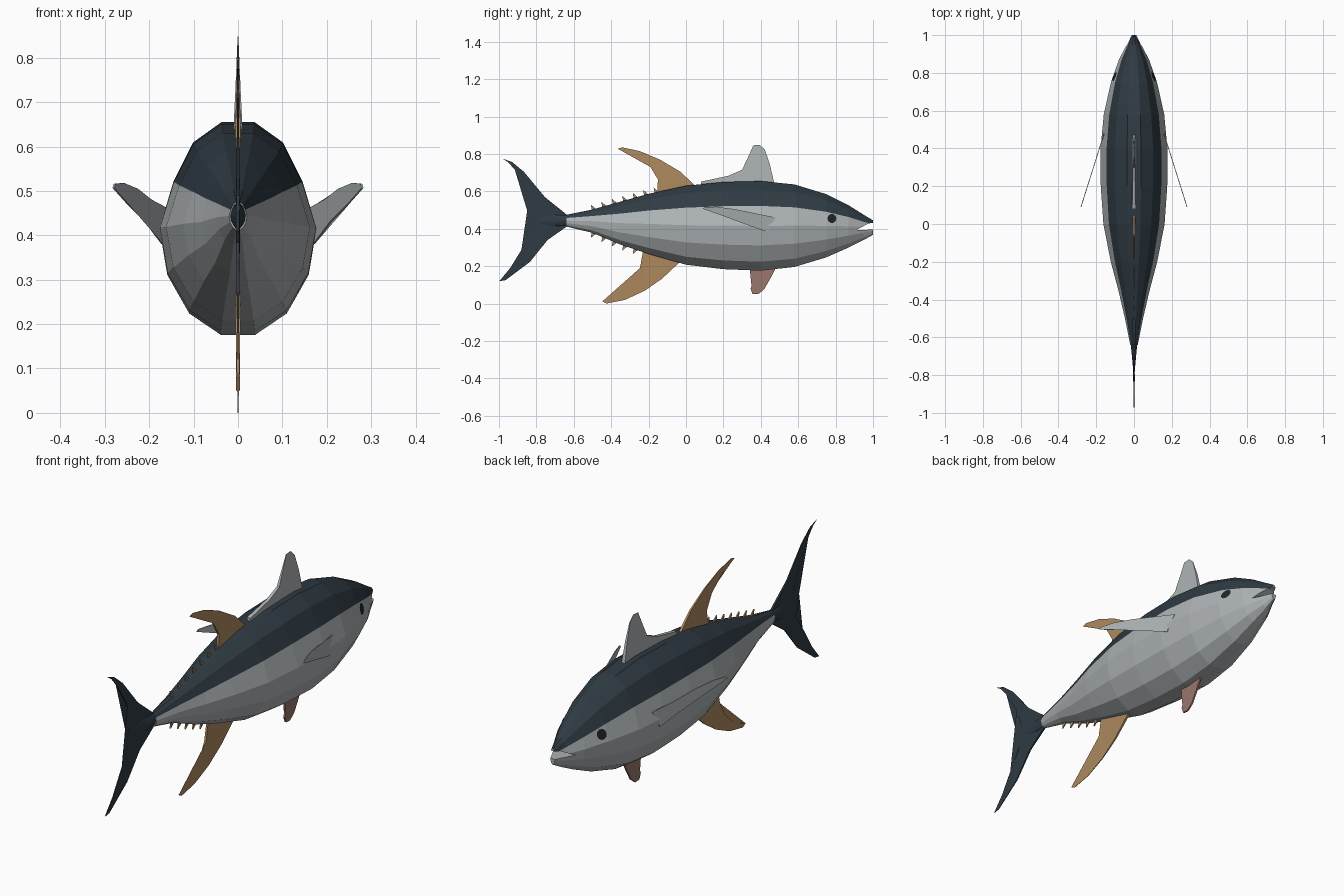
import bpy, bmesh, math
from mathutils import Vector
from mathutils.bvhtree import BVHTree

if "Cube" in bpy.data.objects:
    bpy.data.objects.remove(bpy.data.objects["Cube"])


def material(name, rgb):
    m = bpy.data.materials.new(name)
    m.diffuse_color = (*rgb, 1)
    m.use_nodes = True
    m.node_tree.nodes["Principled BSDF"].inputs["Base Color"].default_value = m.diffuse_color
    return m


SILVER = material("silver_grey", (0.42, 0.45, 0.46))
NAVY = material("dark_blue_grey", (0.028, 0.043, 0.056))
OCHRE = material("ochre", (0.42, 0.25, 0.11))
ROSE = material("dusky_rose", (0.32, 0.18, 0.145))
BLACK = material("eye_black", (0.014, 0.016, 0.02))


def finish(name, bm, *mats):
    bmesh.ops.recalc_face_normals(bm, faces=bm.faces)
    me = bpy.data.meshes.new(name)
    bm.to_mesh(me)
    bm.free()
    for m in mats:
        me.materials.append(m)
    ob = bpy.data.objects.new(name, me)
    bpy.context.collection.objects.link(ob)
    return ob


# fourteen-sided cross-section as fractions of half width and half height
SECTION = [(0.21, 1), (0.57, 0.81), (0.82, 0.445), (1, 0),
           (0.9, -0.437), (0.62, -0.8), (0.22, -1)]
RING = SECTION + [(-x, z) for x, z in reversed(SECTION)]


def loft(name, stations, mats, dark=()):
    """Skin rings given as (y, top z, bottom z, half width)."""
    bm = bmesh.new()
    rings = []
    for y, top, low, w in stations:
        c, h = (top + low) / 2, (top - low) / 2
        rings.append([bm.verts.new((fx * w, y, c + fz * h)) for fx, fz in RING])
    n = len(RING)
    for a, b in zip(rings, rings[1:]):
        for i in range(n):
            j = (i + 1) % n
            f = bm.faces.new((a[i], a[j], b[j], b[i]))
            f.material_index = 1 if i in dark else 0
    bm.faces.new(rings[0])
    bm.faces.new(rings[-1])
    return finish(name, bm, *mats)


def sheet(name, outline, mat, thick=0.003, base=None, reach=1, place=None):
    """Thin fin from a (y, z) outline, thinning away from the base height."""
    bm = bmesh.new()
    sides = []
    for s in (1, -1):
        vs = []
        for y, z in outline:
            t = thick
            if base is not None:
                t = max(0.0008, thick * (1 - abs(z - base) / reach))
            x = place(y) if place else 0
            vs.append(bm.verts.new((x + s * t, y, z)))
        sides.append(vs)
        bm.faces.new(vs)
    a, b = sides
    for i in range(len(a)):
        j = (i + 1) % len(a)
        bm.faces.new((a[i], a[j], b[j], b[i]))
    bmesh.ops.triangulate(bm, faces=[f for f in bm.faces if len(f.verts) > 4])
    return finish(name, bm, mat)


# body with a dark back and silver flanks
BODY = [(-0.64, 0.475, 0.412, 0.02), (-0.5, 0.503, 0.378, 0.048),
        (-0.35, 0.545, 0.315, 0.083), (-0.2, 0.587, 0.265, 0.123),
        (0, 0.63, 0.208, 0.162), (0.2, 0.65, 0.184, 0.176),
        (0.4, 0.655, 0.176, 0.177), (0.58, 0.637, 0.196, 0.16),
        (0.75, 0.585, 0.247, 0.122), (0.87, 0.525, 0.3, 0.08),
        (0.95, 0.475, 0.34, 0.038), (1.0, 0.445, 0.368, 0.013)]
body = loft("body", BODY, (SILVER, NAVY), dark=(0, 1, 12, 11, 13))
loft("tail_root", [(-0.78, 0.465, 0.425, 0.004), (-0.7, 0.475, 0.412, 0.011),
                   (-0.63, 0.472, 0.418, 0.018)], (NAVY,))

# eyes: thin discs laid on the head
bm = bmesh.new()
bm.from_mesh(body.data)
tree = BVHTree.FromBMesh(bm)
bm.free()
bm = bmesh.new()
for s in (1, -1):
    def on_head(y, z):
        hit = tree.ray_cast(Vector((s, y, z)), Vector((-s, 0, 0)))[0]
        return bm.verts.new((hit.x + s * 0.004, y, z))
    hub = on_head(0.78, 0.455)
    rim = [on_head(0.78 + 0.024 * math.cos(k * math.pi / 5),
                   0.455 + 0.024 * math.sin(k * math.pi / 5)) for k in range(10)]
    for k in range(10):
        vs = (hub, rim[k], rim[(k + 1) % 10])
        bm.faces.new(vs if s > 0 else vs[::-1])
me = bpy.data.meshes.new("eyes")
bm.to_mesh(me)
bm.free()
me.materials.append(BLACK)
bpy.context.collection.objects.link(bpy.data.objects.new("eyes", me))

# open mouth: wedge cut out of the snout
cutter = sheet("mouth_cutter", [(0.91, 0.393), (1.05, 0.397), (1.05, 0.44),
                                (0.975, 0.428)], SILVER, thick=0.2)
cutter.hide_render = True
cutter.hide_set(True)
cut = body.modifiers.new("mouth", "BOOLEAN")
cut.operation = "DIFFERENCE"
cut.solver = "EXACT"
cut.object = cutter

# crescent tail fin
sheet("tail_fin", [(-0.98, 0.775), (-0.93, 0.757), (-0.867, 0.705), (-0.755, 0.57),
                   (-0.637, 0.475), (-0.637, 0.412), (-0.74, 0.34), (-0.835, 0.222),
                   (-0.965, 0.125), (-0.998, 0.12), (-0.94, 0.19), (-0.88, 0.287),
                   (-0.815, 0.384), (-0.835, 0.41), (-0.835, 0.45), (-0.795, 0.49),
                   (-0.835, 0.592), (-0.915, 0.715), (-0.95, 0.755)],
      NAVY, 0.005, 0.445, 0.4)

# fins on the back and belly
sheet("front_dorsal_fin", [(0.475, 0.63), (0.449, 0.742), (0.422, 0.822), (0.395, 0.848),
                           (0.36, 0.846), (0.335, 0.79), (0.30, 0.715), (0.225, 0.683),
                           (0.08, 0.652), (0.08, 0.62)], SILVER, 0.01, 0.64, 0.22)
sheet("rear_dorsal_fin", [(0.06, 0.62), (-0.03, 0.705), (-0.14, 0.77), (-0.247, 0.815),
                          (-0.34, 0.835), (-0.365, 0.828), (-0.28, 0.797), (-0.19, 0.73),
                          (-0.15, 0.664), (-0.155, 0.58)], OCHRE, 0.007, 0.62, 0.23)
sheet("anal_fin", [(-0.03, 0.225), (-0.128, 0.133), (-0.22, 0.069), (-0.326, 0.02),
                   (-0.425, 0.0), (-0.447, 0.012), (-0.364, 0.042), (-0.289, 0.112),
                   (-0.246, 0.19), (-0.23, 0.28)], OCHRE, 0.006, 0.22, 0.24)
sheet("pelvic_fin", [(0.34, 0.19), (0.365, 0.13), (0.345, 0.08), (0.355, 0.052),
                     (0.385, 0.05), (0.417, 0.075), (0.449, 0.13), (0.48, 0.19)],
      ROSE, 0.004)

# pectoral fins sweeping back and outward
PECTORAL = [(0.48, 0.46), (0.36, 0.48), (0.26, 0.505), (0.16, 0.518), (0.1, 0.516),
            (0.09, 0.507), (0.18, 0.475), (0.315, 0.432), (0.44, 0.38)]
for label, s in (("right", 1), ("left", -1)):
    sheet(label + "_pectoral_fin", PECTORAL, SILVER, 0.002,
          place=lambda y: s * (0.158 + (0.48 - y) * 0.315))


# rows of small finlets above and below the rear body
def edge(y, k):
    for a, b in zip(BODY, BODY[1:]):
        if a[0] <= y <= b[0]:
            return a[k] + (b[k] - a[k]) * (y - a[0]) / (b[0] - a[0])


for label, k, s in (("upper", 1, 1), ("lower", 2, -1)):
    for i in range(7):
        y = -0.505 + i * 0.056
        sheet(f"{label}_finlet_{i + 1}",
              [(y + 0.028, edge(y + 0.028, k) - s * 0.008), (y - 0.004, edge(y, k) + s * 0.028),
               (y + 0.002, edge(y, k) - s * 0.008)], OCHRE, 0.003)
